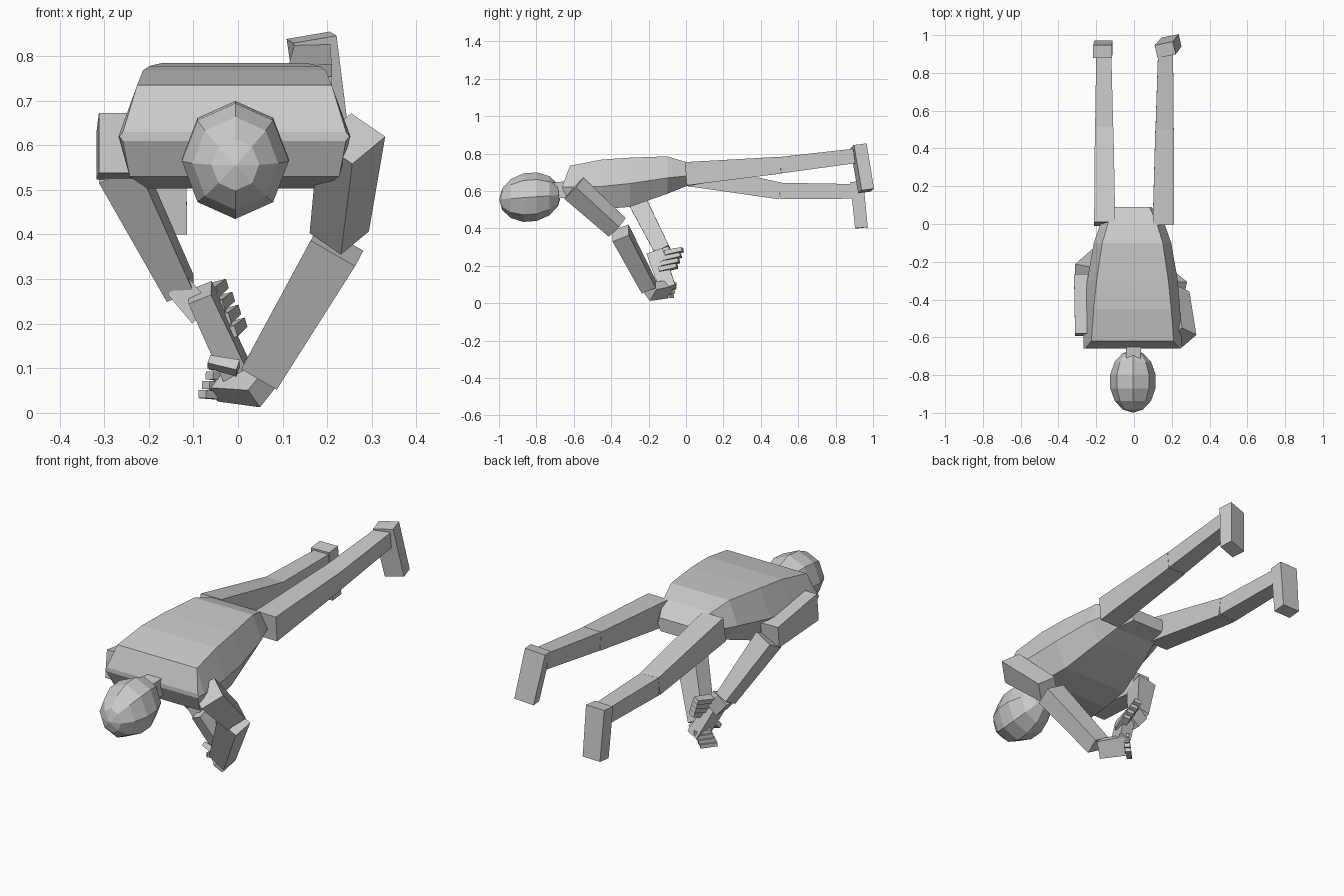
import bpy
from mathutils import Vector


def mesh(name, verts, faces):
    me = bpy.data.meshes.new(name)
    me.from_pydata(verts, [], faces)
    me.update()
    ob = bpy.data.objects.new(name, me)
    bpy.context.collection.objects.link(ob)
    return ob


def loft(name, rings):
    """Skin a list of closed rings and cap both ends."""
    n = len(rings[0])
    verts = [p for r in rings for p in r]
    faces = [(k * n + i, k * n + (i + 1) % n, (k + 1) * n + (i + 1) % n, (k + 1) * n + i)
             for k in range(len(rings) - 1) for i in range(n)]
    faces.append(tuple(reversed(range(n))))
    faces.append(tuple(range((len(rings) - 1) * n, len(rings) * n)))
    return mesh(name, verts, faces)


def limb(name, a, b, size_a, size_b, hint=(1, 0, 0)):
    """Tapered box from a to b; sizes are (along hint, across hint)."""
    a, b = Vector(a), Vector(b)
    d = (b - a).normalized()
    u = Vector(hint)
    u = (u - d * u.dot(d)).normalized()
    v = d.cross(u)
    rings = []
    for c, (w, t) in ((a, size_a), (b, size_b)):
        rings.append([c + u * (sx * w / 2) + v * (sy * t / 2)
                      for sx, sy in ((-1, -1), (1, -1), (1, 1), (-1, 1))])
    return loft(name, rings)


# Torso: y, half widths (middle, top, bottom), heights (top, middle, bottom)
sections = [
    (-0.66, .258, .250, .250, .630, .620, .610),
    (-0.62, .260, .218, .235, .735, .620, .530),
    (-0.45, .252, .205, .195, .768, .625, .503),
    (-0.30, .240, .190, .180, .778, .640, .515),
    (-0.10, .205, .160, .140, .785, .670, .585),
    (0.00, .170, .130, .115, .755, .680, .625),
    (0.09, .100, .090, .085, .705, .675, .640),
]
rings = []
for y, wm, wt, wb, zt, zm, zb in sections:
    pts = [(wm, zm), (wt, zt), (-wt, zt), (-wm, zm), (-wb, zb), (wb, zb)]
    rings.append([(x - 0.008, y, z) for x, z in pts])
loft("torso", rings)

# Neck
limb("neck", (0, -0.60, .61), (-.005, -0.74, .60), (.08, .09), (.075, .085))

# Head: low-poly egg along y
bpy.ops.mesh.primitive_uv_sphere_add(segments=8, ring_count=7, radius=1)
head = bpy.context.object
head.name = "head"
for v in head.data.vertices:
    x, y, z = v.co
    v.co = (-.006 + x * .123, -.833 - z * .166, .567 + y * .133 - z * .012)

# Legs: hip, knee, ankle
legs = {
    "left": ((-.155, 0, .69), (-.158, .505, .60), (-.16, .90, .598),
             (-.166, .913, .65), (-.162, .938, .403), (1, 0, 0)),
    "right": ((.155, 0, .692), (.162, .505, .738), (.167, .90, .787),
              (.165, .922, .842), (.198, .963, .60), (1, .2, .2)),
}
for side, (hip, knee, ankle, heel, toe, hint) in legs.items():
    limb(side + "_thigh", hip, knee, (.112, .125), (.098, .09))
    limb(side + "_shin", knee, ankle, (.096, .088), (.08, .078))
    limb(side + "_foot", heel, toe, (.10, .07), (.095, .068), hint)

# Right arm, hanging down under the chest
limb("right_upper_arm", (.255, -.60, .615), (.227, -.367, .405),
     (.10, .115), (.092, .098), (.07, -.037, -.046))
limb("right_forearm", (.222, -.35, .375), (.055, -.20, .09),
     (.115, .095), (.092, .082), (.106, 0, -.057))

# Left arm, elbow drawn back
limb("left_upper_arm", (-.262, -.585, .605), (-.27, -.27, .575),
     (.10, .135), (.095, .105))
limb("left_forearm", (-.268, -.265, .555), (-.13, -.125, .28),
     (.095, .10), (.065, .085))

# Right hand with four curled fingers and a thumb
limb("right_hand", (.06, -.19, .062), (-.03, -.09, .075),
     (.085, .055), (.095, .045), (.047, .024, .051))
for i in range(4):
    c = Vector((-.055 + .008 * i, -.10 + .005 * i, .038 + .021 * i))
    limb(f"right_finger_{i + 1}", c + Vector((.03, .025, 0)), c + Vector((-.025, -.03, .004)),
         (.019, .028), (.018, .024), (0, 0, 1))
limb("right_thumb", (.0, -.18, .10), (-.065, -.17, .115), (.028, .028), (.022, .022))

# Left hand with four curled fingers and a thumb
limb("left_hand", (-.085, -.165, .27), (.005, -.095, .075),
     (.055, .09), (.06, .088), (1, -.2, .5))
for i in range(4):
    c = Vector((-.055 + .014 * i, -.06 - .010 * i, .278 - .029 * i))
    limb(f"left_finger_{i + 1}", c + Vector((-.01, -.05, -.012)), c + Vector((.015, .042, .008)),
         (.04, .026), (.035, .022), (1, 0, .3))
limb("left_thumb", (-.06, -.12, .24), (-.02, -.10, .15), (.03, .03), (.022, .022))
limb("left_wrist", (-.135, -.13, .285), (-.08, -.13, .22), (.06, .08), (.06, .085))
